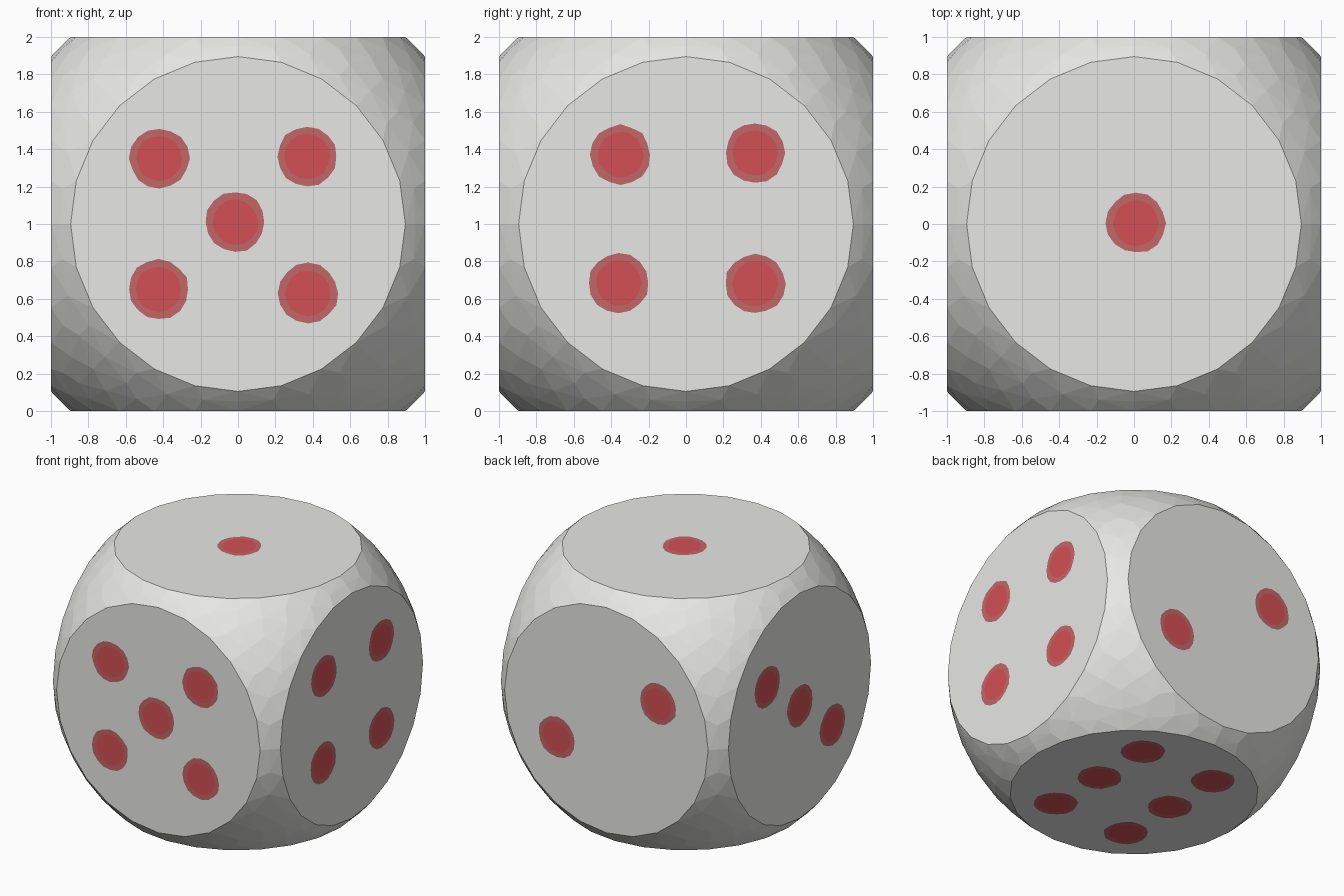
import bpy, bmesh, math, random
from itertools import permutations, product
from mathutils import Vector

if "Cube" in bpy.data.objects:
    bpy.data.objects.remove(bpy.data.objects["Cube"])

random.seed(4)
FLAT_R = 0.895                        # radius of the round flat on each side
BALL_R = math.hypot(1, FLAT_R)        # sphere that rounds the cube off
MID = Vector((0, 0, 1))


def material(name, rgb):
    m = bpy.data.materials.new(name)
    m.diffuse_color = (*rgb, 1)
    m.use_nodes = True
    m.node_tree.nodes["Principled BSDF"].inputs["Base Color"].default_value = m.diffuse_color
    return m


ivory = material("warm white", (0.80, 0.80, 0.785))
ring_red = material("dull red", (0.54, 0.134, 0.14))
core_red = material("red", (0.655, 0.079, 0.089))


def make_object(name, bm, mats):
    me = bpy.data.meshes.new(name)
    bm.to_mesh(me)
    bm.free()
    for m in mats:
        me.materials.append(m)
    ob = bpy.data.objects.new(name, me)
    bpy.context.collection.objects.link(ob)
    return ob


X, Y, Z = Vector((1, 0, 0)), Vector((0, 1, 0)), Vector((0, 0, 1))

# Each side: outward normal, two in-plane axes, pip centres (from side centre)
SIDES = {
    "front": (-Y, X, Z, [(-.42, .35), (.37, .36), (-.015, .01), (-.425, -.35), (.375, -.37)]),
    "right": (X, Y, Z, [(-.35, .37), (.37, .38), (-.36, -.315), (.37, -.32)]),
    "back": (Y, X, Z, [(.435, -.25), (-.455, .25)]),
    "left": (-X, Y, Z, [(.41, .305), (0, 0), (-.41, -.31)]),
    "top": (Z, X, Y, [(.01, .005)]),
    "bottom": (-Z, X, Y, [(x, y) for x in (-.33, .33) for y in (-.485, .005, .49)]),
}

# Body: convex hull of six 24-sided flats and points on the rounding sphere
bm = bmesh.new()
points = set()
for n, u, v, _ in SIDES.values():
    for i in range(24):
        a = math.tau * i / 24
        p = n + FLAT_R * (math.cos(a) * u + math.sin(a) * v)
        points.add(tuple(round(c, 5) for c in p))
for d in [(1, 1, 0), (1, 1, .2), (1, 1, .42), (1, 1, .7), (1, 1, 1), (1, .8, .8), (1, .85, .58)]:
    for q in set(permutations(d)):
        for s in product((-1, 1), repeat=3):
            p = Vector([a * b for a, b in zip(q, s)]).normalized() * BALL_R
            points.add(tuple(round(c, 5) + 0.0 for c in p))
for p in sorted(points):
    bm.verts.new(Vector(p) + MID)
hull = bmesh.ops.convex_hull(bm, input=bm.verts)
bmesh.ops.dissolve_limit(bm, angle_limit=math.radians(0.5), verts=bm.verts, edges=bm.edges)
bmesh.ops.recalc_face_normals(bm, faces=bm.faces)
make_object("die_body", bm, [ivory])


def add_pip(bm, centre, n, u, v, sides=16):
    """Painted spot: red core with a duller, slightly uneven rim."""
    loops = []
    for r, wobble in ((.122, .003), (.16, .005)):
        loop = []
        for i in range(sides):
            a = math.tau * i / sides
            rr = r + random.uniform(-wobble, wobble)
            loop.append(bm.verts.new(centre + rr * (math.cos(a) * u + math.sin(a) * v)))
        loops.append(loop)
    inner, outer = loops
    faces = [bm.faces.new(inner)]
    for i in range(sides):
        j = (i + 1) % sides
        f = bm.faces.new((inner[i], outer[i], outer[j], inner[j]))
        f.material_index = 1
        faces.append(f)
    for f in faces:
        f.normal_update()
        if f.normal.dot(n) < 0:
            f.normal_flip()


# Pips: thin painted spots just proud of each flat
for side, (n, u, v, spots) in SIDES.items():
    bm = bmesh.new()
    for a, b in spots:
        add_pip(bm, MID + n * 1.002 + u * a + v * b, n, u, v)
    make_object(side + "_pips", bm, [core_red, ring_red])
